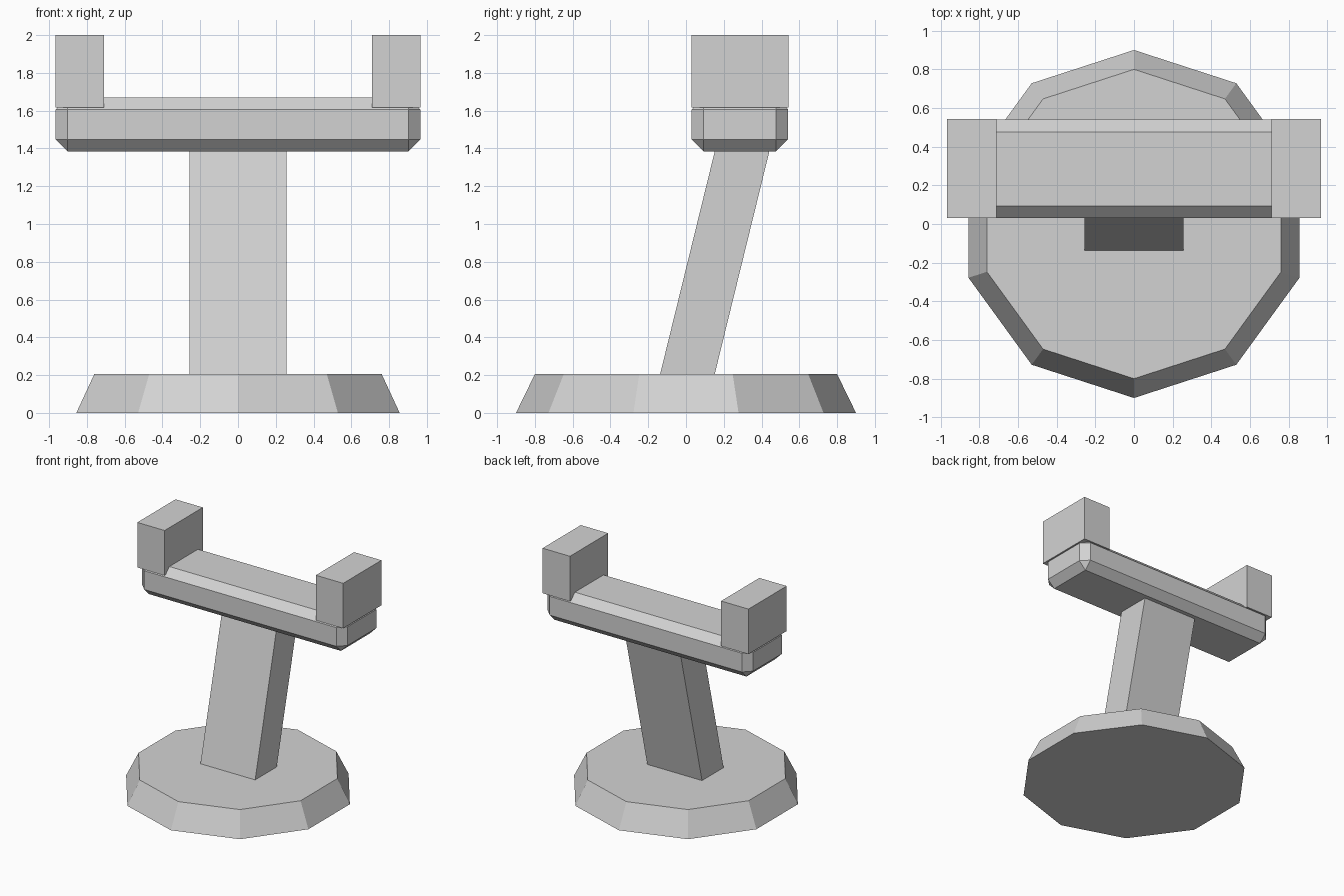
import bpy
import bmesh
from mathutils import Matrix, Vector

cube = bpy.data.objects.get("Cube")
if cube:
    bpy.data.objects.remove(cube, do_unlink=True)

# Single material
grey = bpy.data.materials.new("light_grey")
grey.use_nodes = True
colour = (0.65, 0.65, 0.65, 1)
grey.diffuse_color = colour
grey.node_tree.nodes["Principled BSDF"].inputs["Base Color"].default_value = colour


def finish(name, bm):
    bmesh.ops.recalc_face_normals(bm, faces=bm.faces)
    mesh = bpy.data.meshes.new(name)
    bm.to_mesh(mesh)
    bm.free()
    mesh.materials.append(grey)
    obj = bpy.data.objects.new(name, mesh)
    bpy.context.collection.objects.link(obj)
    return obj


def box(name, low, high, lean=0, bevel=0):
    """Box between two corners; lean shifts the top along y."""
    low, high = Vector(low), Vector(high)
    bm = bmesh.new()
    bmesh.ops.create_cube(bm, size=1)
    for v in bm.verts:
        top = v.co.z > 0
        v.co = (low + high) / 2 + v.co * (high - low)
        v.co.y += lean if top else 0
    if bevel:
        bmesh.ops.bevel(bm, geom=bm.edges[:], offset=bevel,
                        segments=1, profile=0.5, affect='EDGES')
    return finish(name, bm)


# Ten-sided tapered foot with a corner facing front and back
bm = bmesh.new()
bmesh.ops.create_cone(bm, cap_ends=True, segments=10, radius1=0.9, radius2=0.8,
                      depth=0.205, matrix=Matrix.Translation((0, 0, 0.1025)))
if abs(max(v.co.y for v in bm.verts) - 0.9) > 0.001:
    bmesh.ops.rotate(bm, verts=bm.verts, matrix=Matrix.Rotation(0.314159, 3, 'Z'))
finish("base", bm)

# Leaning post
box("post", (-0.257, -0.137, 0.205), (0.257, 0.152, 1.40), lean=0.293)

# Chamfered crossbar
box("crossbar", (-0.965, 0.03, 1.385), (0.965, 0.54, 1.67), bevel=0.063)

# Upright end blocks
for side, name in ((1, "left_end_block"), (-1, "right_end_block")):
    inner, outer = sorted((side * 0.71, side * 0.967))
    box(name, (inner, 0.03, 1.618), (outer, 0.543, 2.0))
